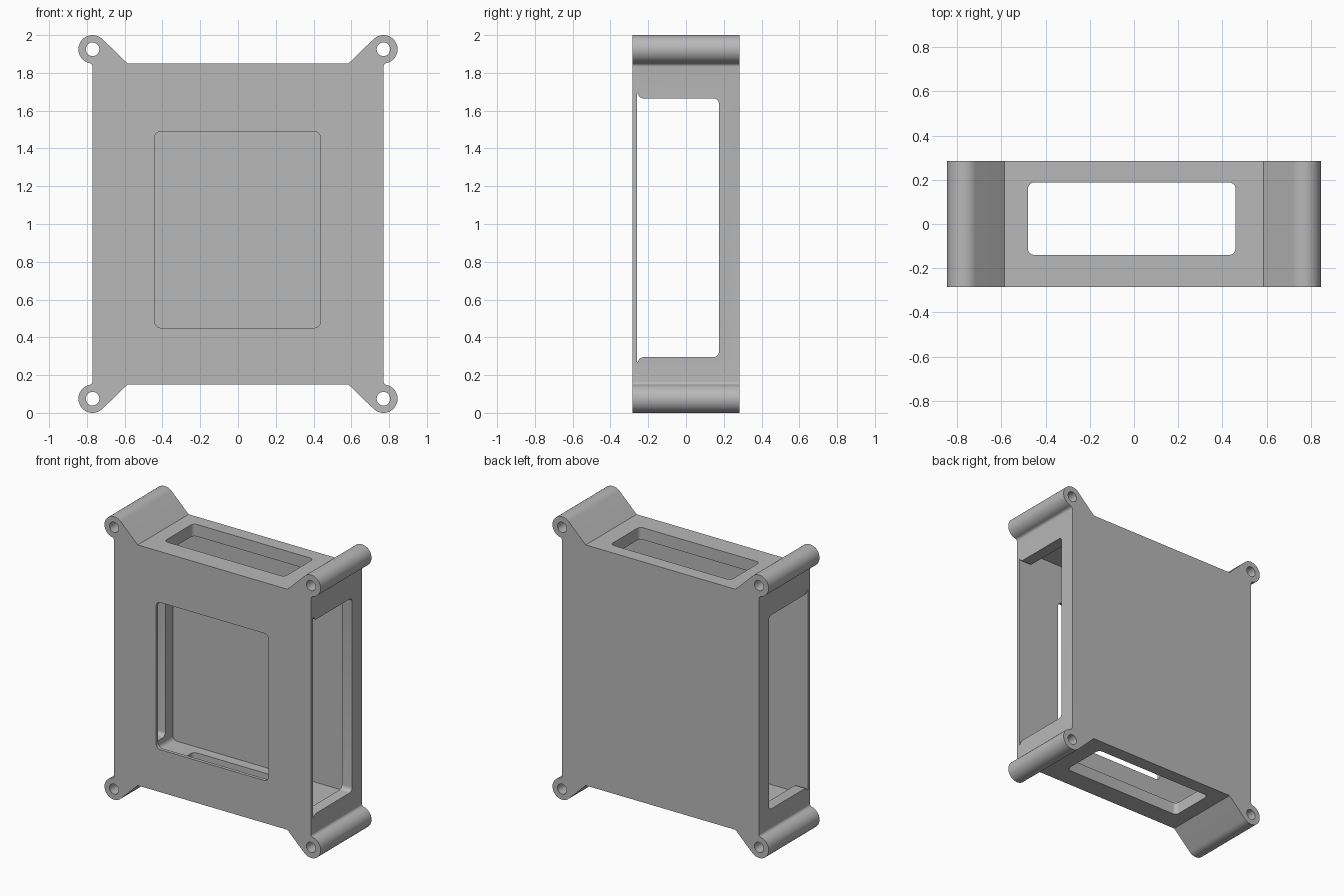
import bpy, bmesh, math
from mathutils import Vector

if "Cube" in bpy.data.objects:
    bpy.data.objects.remove(bpy.data.objects["Cube"])

grey = bpy.data.materials.new("plain grey")
grey.diffuse_color = (0.48, 0.48, 0.48, 1)
grey.use_nodes = True
grey.node_tree.nodes["Principled BSDF"].inputs["Base Color"].default_value = grey.diffuse_color


def arc(cx, cy, r, a0, a1, n):
    return [(cx + r * math.cos(math.radians(a0 + (a1 - a0) * i / n)),
             cy + r * math.sin(math.radians(a0 + (a1 - a0) * i / n))) for i in range(n + 1)]


def rounded(x0, x1, y0, y1, r):
    pts = []
    for cx, cy, a in ((x1 - r, y1 - r, 0), (x0 + r, y1 - r, 90),
                      (x0 + r, y0 + r, 180), (x1 - r, y0 + r, 270)):
        pts += arc(cx, cy, r, a, a + 90, 6)
    return pts


def prism(name, pts, axis, lo, hi):
    """Extrude a 2D outline along an axis between lo and hi."""
    place = {"X": lambda u, v, w: (w, u, v),
             "Y": lambda u, v, w: (u, w, v),
             "Z": lambda u, v, w: (u, v, w)}[axis]
    bm = bmesh.new()
    face = bm.faces.new([bm.verts.new(place(u, v, lo)) for u, v in pts])
    new = bmesh.ops.extrude_face_region(bm, geom=[face])["geom"]
    bmesh.ops.translate(bm, vec=Vector(place(0, 0, hi - lo)),
                        verts=[g for g in new if isinstance(g, bmesh.types.BMVert)])
    bmesh.ops.recalc_face_normals(bm, faces=bm.faces)
    me = bpy.data.meshes.new(name)
    bm.to_mesh(me)
    bm.free()
    me.materials.append(grey)
    ob = bpy.data.objects.new(name, me)
    bpy.context.collection.objects.link(ob)
    return ob


# Outline of one corner with its screw ear, mirrored to all four corners
EX, EZ, R, F = 0.77, 0.925, 0.075, 0.02
drop = math.sqrt((R + F) ** 2 - F ** 2)
touch = math.degrees(math.atan2(drop, -F))
corner = arc(EX + F, EZ - drop, F, 180, touch, 5)
corner += arc(EX, EZ, R, touch - 180, 135, 28)[1:]
corner += [(0.585, 0.85)]
outline = []
for sx, sz in ((1, 1), (-1, 1), (-1, -1), (1, -1)):
    quarter = [(sx * x, 1 + sz * z) for x, z in corner]
    outline += quarter if sx * sz > 0 else quarter[::-1]
case = prism("case", outline, "Y", -0.284, 0.284)

# Side opening: rounded at the back, flared where it meets the front wall
side = arc(0.145, 1.635, 0.03, 0, 90, 6)[::1]
side += arc(-0.225, 1.695, 0.03, 270, 190, 5)
side += [(-0.26, 1.69)]
side = side + [(y, 1.96 - z) for y, z in reversed(side)]

# Hollow inside, openings and screw holes
cutters = [
    prism("cavity", rounded(-0.69, 0.69, 0.235, 1.765, 0.03), "Y", -0.26, 0.26),
    prism("front_window", rounded(-0.442, 0.437, 0.45, 1.49, 0.035), "Y", -0.4, 0),
    prism("side_windows", side, "X", -1, 1),
    prism("end_windows", rounded(-0.48, 0.46, -0.14, 0.188, 0.03), "Z", -0.2, 2.2),
]
for sx in (-1, 1):
    for sz in (-1, 1):
        cutters.append(prism("screw_hole", arc(sx * EX, 1 + sz * EZ, 0.036, 0, 345, 23),
                             "Y", -0.5, 0.5))

bpy.context.view_layer.objects.active = case
for c in cutters:
    m = case.modifiers.new(c.name, "BOOLEAN")
    m.operation, m.solver, m.object = "DIFFERENCE", "EXACT", c
    bpy.ops.object.modifier_apply(modifier=m.name)
    bpy.data.objects.remove(c)

bpy.ops.object.select_all(action="DESELECT")
case.select_set(True)
bpy.ops.object.shade_smooth_by_angle(angle=math.radians(30))
